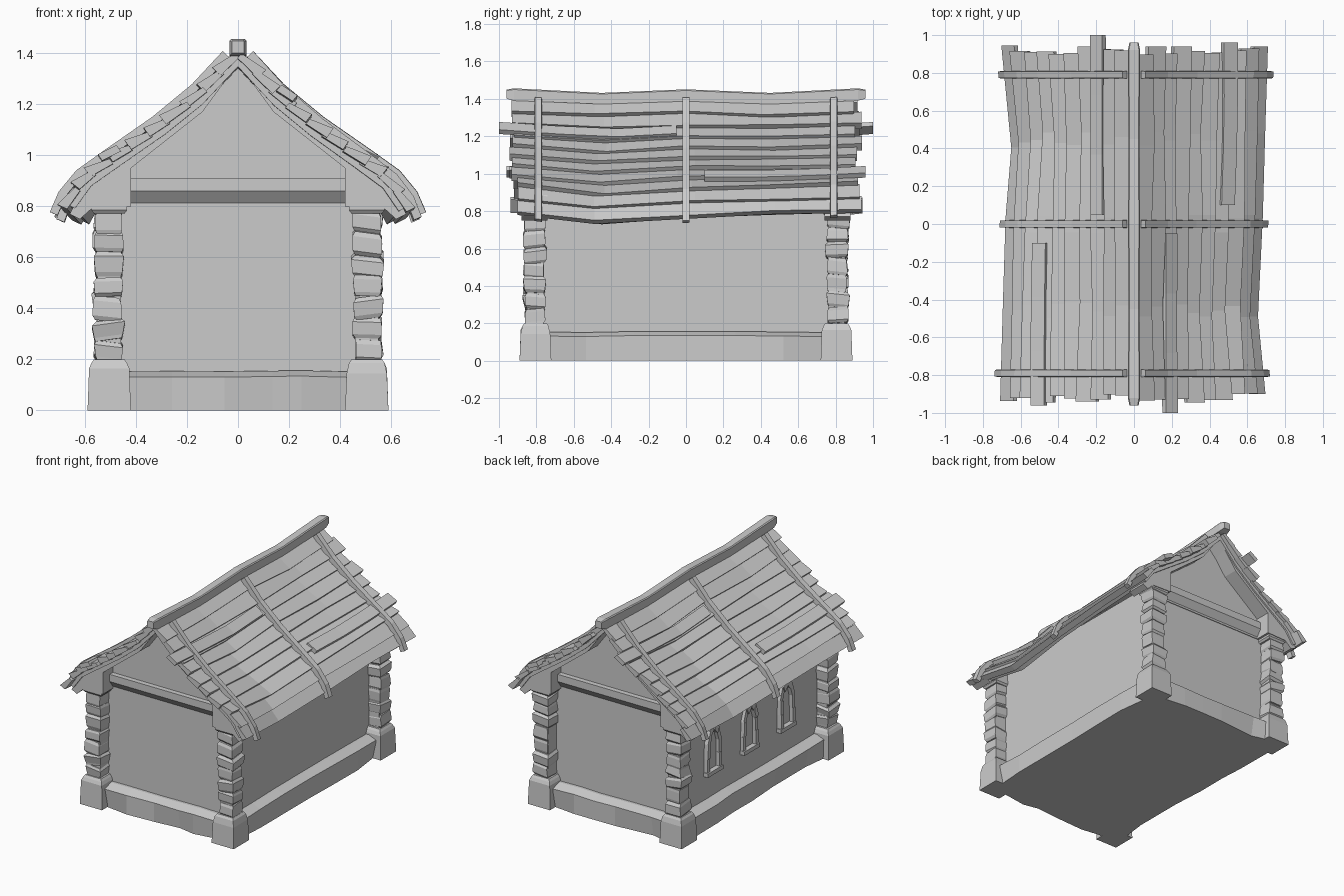
import bpy, bmesh, random
from math import hypot

if "Cube" in bpy.data.objects:
    bpy.data.objects.remove(bpy.data.objects["Cube"])

random.seed(4)
R = lambda a: random.uniform(-a, a)


def loft(name, rings, mat=lambda p: p):
    """Skin equal-length rings of points into one capped solid."""
    bm = bmesh.new()
    vs = [[bm.verts.new(mat(p)) for p in r] for r in rings]
    n = len(vs[0])
    for a, b in zip(vs, vs[1:]):
        for i in range(n):
            bm.faces.new((a[i], a[(i + 1) % n], b[(i + 1) % n], b[i]))
    bm.faces.new(vs[0])
    bm.faces.new(vs[-1])
    bmesh.ops.recalc_face_normals(bm, faces=bm.faces)
    me = bpy.data.meshes.new(name)
    bm.to_mesh(me)
    bm.free()
    ob = bpy.data.objects.new(name, me)
    bpy.context.collection.objects.link(ob)
    return ob


def rect(cx, cy, hx, hy, z):
    return [(cx - hx, cy - hy, z), (cx + hx, cy - hy, z), (cx + hx, cy + hy, z), (cx - hx, cy + hy, z)]


def lerp(pts, t):
    """Piecewise linear lookup in (t, value) pairs, extrapolated at the ends."""
    for (a, va), (b, vb) in zip(pts, pts[1:]):
        if t <= b or b == pts[-1][0]:
            return va + (vb - va) * (t - a) / (b - a)


# Roof surface: slope profile, with sag along the length
PROF = [(0.02, 1.405), (0.17, 1.245), (0.32, 1.125), (0.5, 1.0), (0.6, 0.935), (0.675, 0.845), (0.69, 0.81)]
dist = [0]
for p, q in zip(PROF, PROF[1:]):
    dist.append(dist[-1] + hypot(q[0] - p[0], q[1] - p[1]))
PX = [(d / dist[-1], p[0]) for d, p in zip(dist, PROF)]
PZ = [(d / dist[-1], p[1]) for d, p in zip(dist, PROF)]
RIDGE = [(-1, 0), (-0.45, -0.025), (0, -0.008), (0.45, -0.025), (1, 0)]
EAVE = [(-1, 0), (-0.45, -0.066), (0, -0.032), (0.45, -0.015), (1, 0)]


def roof(u, y, h):
    tx = lerp(PX, u + 0.08) - lerp(PX, u - 0.08)
    tz = lerp(PZ, u + 0.08) - lerp(PZ, u - 0.08)
    l = hypot(tx, tz)
    s = lerp(RIDGE, y) * (1 - u) + lerp(EAVE, y) * u
    return (lerp(PX, u) - tz / l * h + u * s * 0.9, y, lerp(PZ, u) + tx / l * h + s)


N = 10
for side, s in (("right", 1), ("left", -1)):
    turn = lambda p: (s * p[0], s * p[1], p[2])
    # deck under the planks
    us = [0, 0.25, 0.45, 0.7, 0.85, 0.99]
    loft(side + "_roof_deck",
         [[roof(u, y, -0.02) for u in us] + [roof(u, y, -0.05) for u in reversed(us)]
          for y in (-0.89, -0.45, 0, 0.45, 0.89)], turn)
    # overlapping planks
    for i in range(N):
        rings = []
        for y in (-0.92 + R(0.025), -0.45 + R(0.05), R(0.05), 0.45 + R(0.05), 0.92 + R(0.025)):
            a, b, k = i / N + R(0.008), (i + 1) / N + 0.012 + R(0.012), R(0.005)
            b = min(b, 1.01)
            rings.append([roof(a, y, -0.006), roof(b, y, 0.018 + k), roof(b, y, -0.024), roof(a, y, -0.03)])
        loft(side + "_roof_plank", rings, turn)
    # loose patch boards
    for u, w, y0, y1 in ((0.265, 0.042, -1.0, -0.05), (0.70, 0.045, 0.1, 0.96)):
        rings = []
        for k in range(4):
            y = y0 + (y1 - y0) * k / 3
            c = u + R(0.006)
            rings.append([roof(c - w, y, 0.022), roof(c + w, y, 0.032), roof(c + w, y, 0.002),
                          roof(c - w, y, -0.008)])
        loft(side + "_patch_board", rings, turn)
    # cross rails, hooked over the eave
    for y in (-0.79, 0, 0.79):
        loft(side + "_roof_rail",
             [[roof(u, y - 0.02, 0.005), roof(u, y + 0.02, 0.005), roof(u, y + 0.018, 0.038),
               roof(u, y - 0.018, 0.038)] for u in (0.02, 0.22, 0.45, 0.7, 0.85, 0.96, 1.05)], turn)

# Ridge beam
rings = []
for y, c in ((-0.96, 0.024), (-0.92, 0.033), (-0.45, 0.03), (0, 0.032), (0.45, 0.03), (0.92, 0.033), (0.96, 0.024)):
    z = 1.427 + lerp(RIDGE, y)
    rings.append([(-c, y, z - c), (c, y, z - c), (c, y, z + c * 0.8), (c * 0.8, y, z + c),
                  (-c * 0.8, y, z + c), (-c, y, z + c * 0.8)])
loft("ridge_beam", rings)

# Walls and gables
WX, WY = 0.475, 0.765
loft("walls", [rect(0, 0, WX, WY, z) for z in (0.05, 0.9)])
GABLE = [(-WX, 0.8), (WX, 0.8), (WX, 0.93), (0.42, 0.98), (0.15, 1.19), (0, 1.38), (-0.15, 1.19), (-0.42, 0.98),
         (-WX, 0.93)]
BARGE = [(0, 1.36), (0.14, 1.17), (0.42, 0.95), (0.42, 0.8), (0.57, 0.795), (0.62, 0.75), (0.66, 0.77), (0.6, 0.885),
         (0.48, 0.97), (0.3, 1.095), (0.15, 1.215), (0, 1.39)]
BEAM = [(0.75, 0.81), (0.767, 0.81), (0.805, 0.86), (0.805, 0.91), (0.75, 0.91)]
for end, s in (("front", -1), ("back", 1)):
    loft(end + "_gable", [[(x, s * y, z) for x, z in GABLE] for y in (0.70, 0.77)])
    loft(end + "_gable_beam", [[(x, s * y, z) for y, z in BEAM] for x in (-0.45, 0.45)])
    for m in (-1, 1):
        loft(end + "_bargeboard", [[(m * x, s * y, z) for x, z in BARGE] for y in (0.74, 0.88)])

# Plinth: chipped stone strips along each side over a solid base
loft("base", [rect(0, 0, 0.52, 0.82, z) for z in (0, 0.1)])


def plinth(name, out, half, inner, place):
    rings = []
    n = 6 if half > 0.5 else 5
    for k in range(n + 1):
        t = -half + 2 * half * k / n + (R(0.06) if 0 < k < n else 0)
        o, d, chip = out + R(0.008), R(0.003), random.choice((0, 0, 0.025))
        rings.append([place(t, v, z) for v, z in ((inner - 0.03, 0), (o - chip, 0), (o, 0.132 + d),
                                                  (inner + 0.02, 0.154 + d), (inner - 0.03, 0.154 + d))])
    loft(name, rings)


for s in (-1, 1):
    plinth("end_plinth", 0.848, 0.45, WY, lambda t, v, z: (t, s * v, z))
    plinth("side_plinth", 0.548, 0.75, WX, lambda t, v, z: (s * v, t, z))

# Corner blocks and stacked-stone posts
for sx in (-1, 1):
    for sy in (-1, 1):
        cx, cy = sx * 0.505, sy * 0.805
        loft("corner_block", [rect(cx, cy, 0.085, 0.085, 0), rect(cx, cy, 0.079, 0.079, 0.15 + R(0.015)),
                              rect(cx, cy, 0.070, 0.070, 0.185), rect(cx, cy, 0.06, 0.06, 0.2)])
        z, hs = 0.198, [0.085 + R(0.015) for _ in range(7)]
        scale = 0.585 / sum(hs)
        for k, h in enumerate(hs):
            h *= scale
            ox, oy = cx + sx * 0.004 + R(0.005), cy + sy * 0.005 + R(0.005)
            tx, ty = R(0.14), R(0.14)
            rings = []
            for f, w in ((0, 0.048), (0.18, 0.056 + R(0.005)), (0.8, 0.057 + R(0.006)), (1, 0.048)):
                rings.append([(x, y, zz + tx * (x - ox) + ty * (y - oy))
                              for x, y, zz in rect(ox, oy, w + R(0.003), w + R(0.003), z + f * h)])
            loft("post_stone", rings)
            z += h
        loft("post_core", [rect(cx, cy, 0.046, 0.046, q) for q in (0.19, 0.8)])
        loft("post_cap", [rect(cx, cy, 0.060, 0.060, 0.772), rect(cx, cy, 0.070, 0.070, 0.785),
                          rect(cx, cy, 0.070, 0.070, 0.81)])

# Pointed windows on the left wall, framed with stone blocks
OUT = [(-0.082, 0.0), (-0.082, 0.11), (-0.078, 0.21), (-0.048, 0.295), (0, 0.335), (0.048, 0.295), (0.078, 0.21),
       (0.082, 0.11), (0.082, 0.0)]
INN = [(-0.052, 0.0), (-0.052, 0.11), (-0.048, 0.2), (-0.03, 0.255), (0, 0.288), (0.03, 0.255), (0.048, 0.2),
       (0.052, 0.11), (0.052, 0.0)]
for wy in (-0.4, 0, 0.4):
    for k in range(8):
        e, j = WX + 0.026 + R(0.006), R(0.004)
        rings = []
        for i in (k, k + 1):
            (a, b), (c, d) = OUT[i], INN[i]
            rings.append([(-WX + 0.01, wy + a, 0.33 + b), (-e, wy + a * 0.97 + j, 0.33 + b),
                          (-e, wy + c + j, 0.33 + d), (-WX + 0.01, wy + c, 0.33 + d)])
        loft("window_frame_block", rings)
    loft("window_sill", [rect(-WX - 0.012, wy, 0.022, 0.085, z) for z in (0.318, 0.345)])
